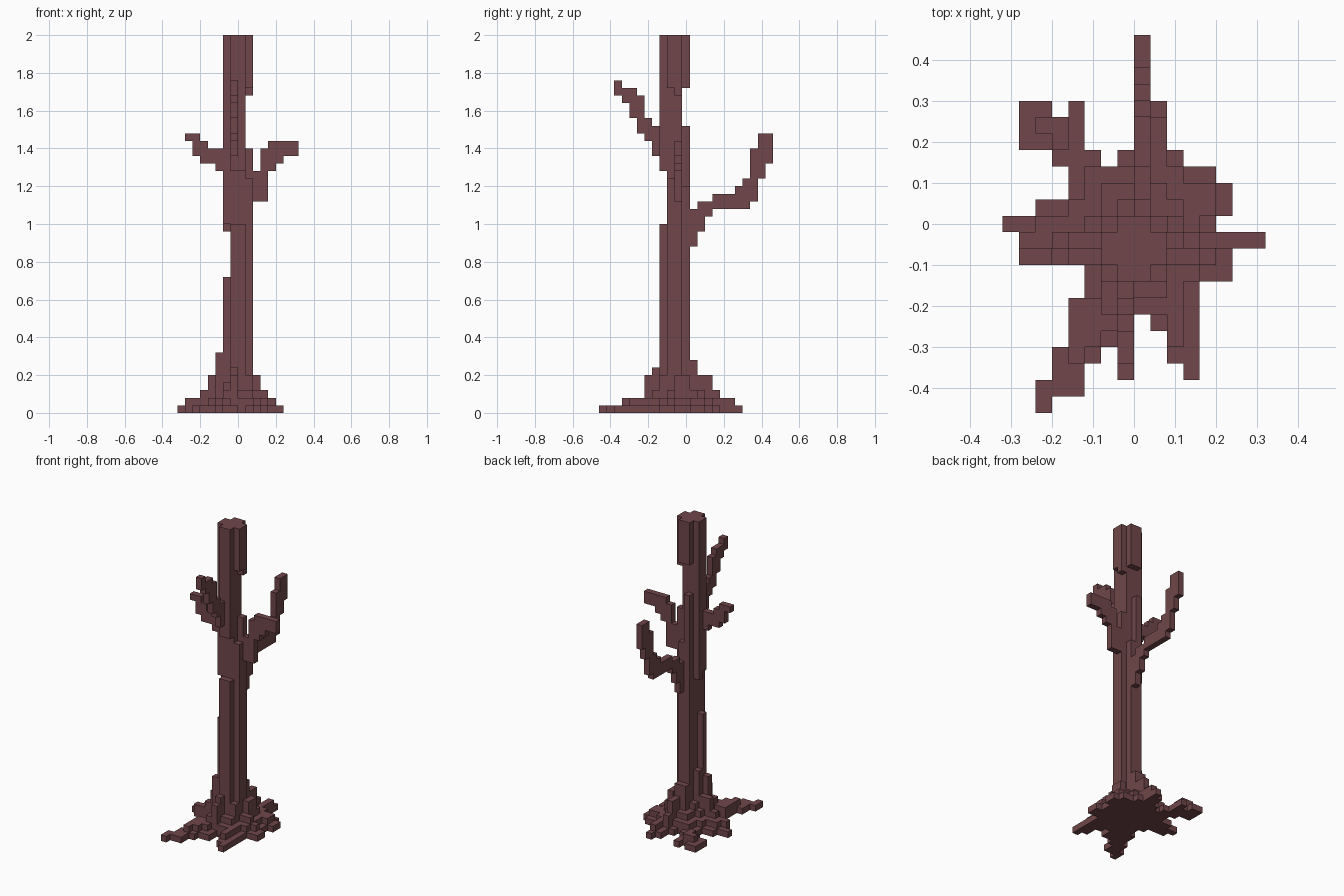
import bpy, bmesh
from mathutils import Vector

if "Cube" in bpy.data.objects:
    bpy.data.objects.remove(bpy.data.objects["Cube"])

V = 0.04  # cube size; all box sizes below are in hundredths of a unit

bark = bpy.data.materials.new("dark_bark")
bark.diffuse_color = (0.16, 0.062, 0.068, 1)
bark.use_nodes = True
bark.node_tree.nodes["Principled BSDF"].inputs["Base Color"].default_value = bark.diffuse_color


def box(x0, x1, y0, y1, z0, z1):
    """Set of grid cells filling a box."""
    return {(x, y, z)
            for x in range(x0 // 4, x1 // 4)
            for y in range((y0 + 2) // 4, (y1 + 2) // 4)
            for z in range(z0 // 4, z1 // 4)}


def union(boxes):
    return set().union(*(box(*b) for b in boxes))


def erode(cells, least, z):
    """Cells with enough neighbours, lifted to layer z."""
    flat = {(x, y) for x, y, _ in cells}
    ring = [(i, j) for i in (-1, 0, 1) for j in (-1, 0, 1) if i or j]
    return {(x, y, z) for x, y in flat
            if sum((x + i, y + j) in flat for i, j in ring) >= least}


# Trunk: solid core with bark columns that break off at different heights
trunk = union([
    (-4, 4, -10, -2, 0, 200),
    (-4, 4, -14, -10, 0, 100), (-4, 4, -14, -10, 128, 200),
    (-4, 0, -2, 2, 0, 152), (0, 4, -2, 2, 0, 120), (-4, 4, -2, 2, 172, 200),
    (-8, -4, -10, -6, 0, 72), (-8, -4, -6, -2, 0, 36),
    (-8, -4, -10, -6, 100, 200), (-8, -4, -6, -2, 96, 200),
    (4, 8, -10, -6, 0, 124), (4, 8, -6, -2, 0, 140),
    (4, 8, -10, -6, 172, 200), (4, 8, -6, -2, 168, 200),
])

# Roots: ground footprint in rows from front to back (x runs)
rows = [(-24, -20), (-24, -12), (-20, -12, 12, 16), (-20, -8, 8, 16),
        (-16, 0, 8, 16), (-16, 0, 4, 16), (-16, 16), (-12, 16), (-12, 24),
        (-16, 24), (-28, 20), (-32, 20), (-24, 24), (-16, 24), (-16, 20),
        (-20, -8, -4, 12), (-28, -12, 0, 8), (-28, -12, 0, 8),
        (-28, -20, -16, -12, 4, 8)]
roots = set()
for i, row in enumerate(rows):
    for a, b in zip(row[::2], row[1::2]):
        roots |= box(a, b, -46 + 4 * i, -42 + 4 * i, 0, 4)
# Stepped flare above the footprint
layer1 = erode(roots, 7, 1) | union([
    (-28, -12, -6, -2, 4, 8), (-16, -12, -34, -18, 4, 8),
    (8, 12, -30, -14, 4, 8), (4, 8, 2, 26, 4, 8), (8, 20, 6, 10, 4, 8)])
layer2 = {c for c in erode(layer1, 8, 2)} | union([
    (-20, -8, -6, -2, 8, 12), (-8, -4, -22, -10, 8, 12),
    (4, 16, -10, -6, 8, 12), (0, 4, 2, 18, 8, 12)])
roots |= layer1 | layer2 | union([
    (-8, 8, -14, 2, 8, 16), (-16, -8, -6, -2, 8, 20), (-12, -8, -10, -6, 8, 32),
    (8, 12, -6, 2, 8, 20), (-4, 0, -22, -14, 8, 20), (-4, 0, -18, -14, 8, 24),
    (0, 4, 2, 14, 8, 20), (-4, 4, 2, 6, 8, 28), (4, 8, -14, -10, 8, 20)])

# Branches: stepped runs, (near, far, bottom, top) along their direction
front = [(-38, -34, 168, 176), (-34, -30, 164, 172), (-30, -26, 156, 172),
         (-26, -22, 148, 168), (-22, -18, 144, 156), (-18, -14, 136, 152),
         (-14, -10, 128, 152)]
back = [(2, 6, 88, 108), (6, 10, 96, 112), (10, 14, 104, 112),
        (14, 26, 108, 116), (26, 30, 108, 120), (30, 34, 108, 124),
        (34, 38, 112, 140), (38, 42, 124, 148), (42, 46, 132, 148)]
right = [(8, 12, 112, 128), (12, 16, 112, 140), (16, 20, 128, 144),
         (20, 24, 132, 144), (24, 32, 136, 144)]
left = [(-28, -24, 144, 148), (-24, -20, 136, 148), (-20, -16, 132, 144),
        (-16, -12, 132, 140), (-12, -8, 128, 140)]

parts = {
    "trunk": trunk,
    "roots": roots - trunk,
    "front_branch": union([(-4, 0, a, b, c, d) for a, b, c, d in front]) - trunk,
    "back_branch": union([(0, 4, a, b, c, d) for a, b, c, d in back]) - trunk,
    "right_branch": union([(a, b, -6, -2, c, d) for a, b, c, d in right]) - trunk,
    "left_branch": union([(a, b, -10, -6, c, d) for a, b, c, d in left]) - trunk,
}
solid = set().union(*parts.values())


def build(name, cells):
    """Mesh of the exposed cube faces only."""
    bm = bmesh.new()
    for cell in cells:
        centre = (Vector(cell) + Vector((0.5, 0, 0.5))) * V
        for axis in range(3):
            for s in (-1, 1):
                n = Vector((0, 0, 0))
                n[axis] = s
                if tuple(int(c + d) for c, d in zip(cell, n)) in solid:
                    continue
                u = Vector((0, 0, 0))
                u[(axis + 1) % 3] = 1
                w = n.cross(u)
                bm.faces.new([bm.verts.new(centre + (n + u * p + w * q) * V / 2)
                              for p, q in ((-1, -1), (1, -1), (1, 1), (-1, 1))])
    bmesh.ops.remove_doubles(bm, verts=bm.verts[:], dist=0.001)
    bmesh.ops.dissolve_limit(bm, angle_limit=0.01, verts=bm.verts[:], edges=bm.edges[:])
    mesh = bpy.data.meshes.new(name)
    bm.to_mesh(mesh)
    bm.free()
    mesh.materials.append(bark)
    bpy.context.collection.objects.link(bpy.data.objects.new(name, mesh))


for name, cells in parts.items():
    build(name, cells)
# y cell edges sit half a cube off the grid, so cell centres need no y shift
